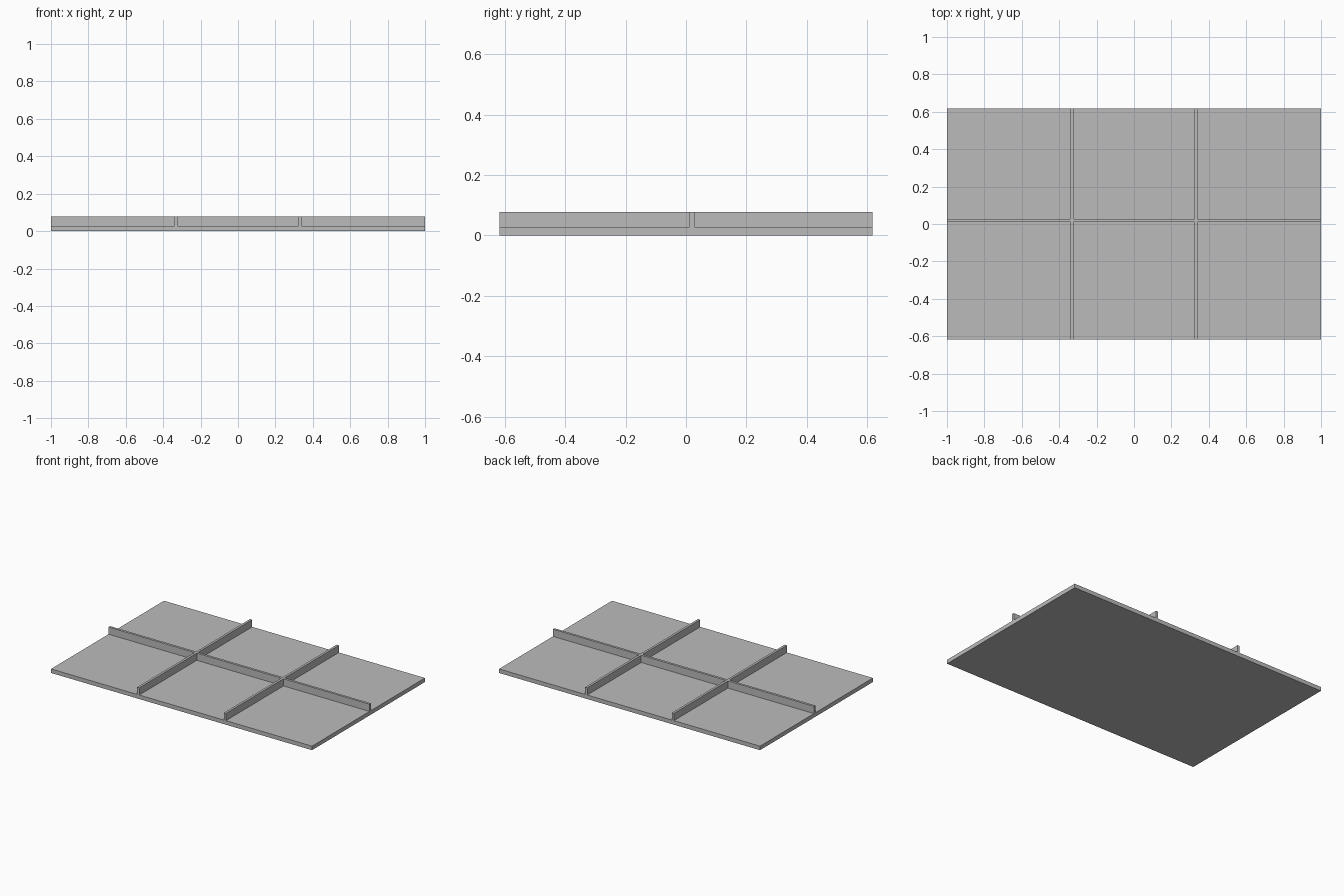
import bpy
import bmesh

cube = bpy.data.objects.get("Cube")
if cube:
    bpy.data.objects.remove(cube)

HALF_X, HALF_Y = 1.0, 0.618
PLATE, TOTAL = 0.028, 0.078
RIB = 0.0165
CROSS_RIBS = (-0.332, 0.332)   # ribs running front to back, by x
LONG_RIBS = (0.0195,)          # rib running side to side, by y


def cuts(half, centres):
    """Grid lines along one axis: both ends plus the two sides of each rib."""
    lines = [-half, half]
    for c in centres:
        lines += [c - RIB / 2, c + RIB / 2]
    return sorted(lines)


def raise_faces(bm, faces, height, keep):
    """Extrude faces straight up and return the raised faces."""
    out = bmesh.ops.extrude_face_region(bm, geom=faces, use_keep_orig=keep)["geom"]
    verts = [g for g in out if isinstance(g, bmesh.types.BMVert)]
    bmesh.ops.translate(bm, verts=verts, vec=(0, 0, height))
    return [g for g in out if isinstance(g, bmesh.types.BMFace)]


def on_rib(face):
    c = face.calc_center_median()
    return (any(abs(c.x - x) < RIB / 2 for x in CROSS_RIBS)
            or any(abs(c.y - y) < RIB / 2 for y in LONG_RIBS))


# Flat grid with lines along the rib sides
bm = bmesh.new()
rows = [[bm.verts.new((x, y, 0)) for x in cuts(HALF_X, CROSS_RIBS)]
        for y in cuts(HALF_Y, LONG_RIBS)]
for low, high in zip(rows, rows[1:]):
    for i in range(len(low) - 1):
        bm.faces.new((low[i], low[i + 1], high[i + 1], high[i]))

# Plate, then the crossing ribs raised from its top
top = raise_faces(bm, bm.faces[:], PLATE, True)
raise_faces(bm, [f for f in top if on_rib(f)], TOTAL - PLATE, False)

# Merge coplanar faces into clean flat sides
bmesh.ops.recalc_face_normals(bm, faces=bm.faces[:])
bmesh.ops.dissolve_limit(bm, angle_limit=0.01, verts=bm.verts[:], edges=bm.edges[:])

mesh = bpy.data.meshes.new("ribbed_panel")
bm.to_mesh(mesh)
bm.free()
panel = bpy.data.objects.new("ribbed_panel", mesh)
bpy.context.collection.objects.link(panel)

# Plain grey finish
grey = bpy.data.materials.new("plain_grey")
grey.use_nodes = True
colour = (0.5, 0.5, 0.5, 1)
grey.diffuse_color = colour
grey.node_tree.nodes["Principled BSDF"].inputs["Base Color"].default_value = colour
mesh.materials.append(grey)
